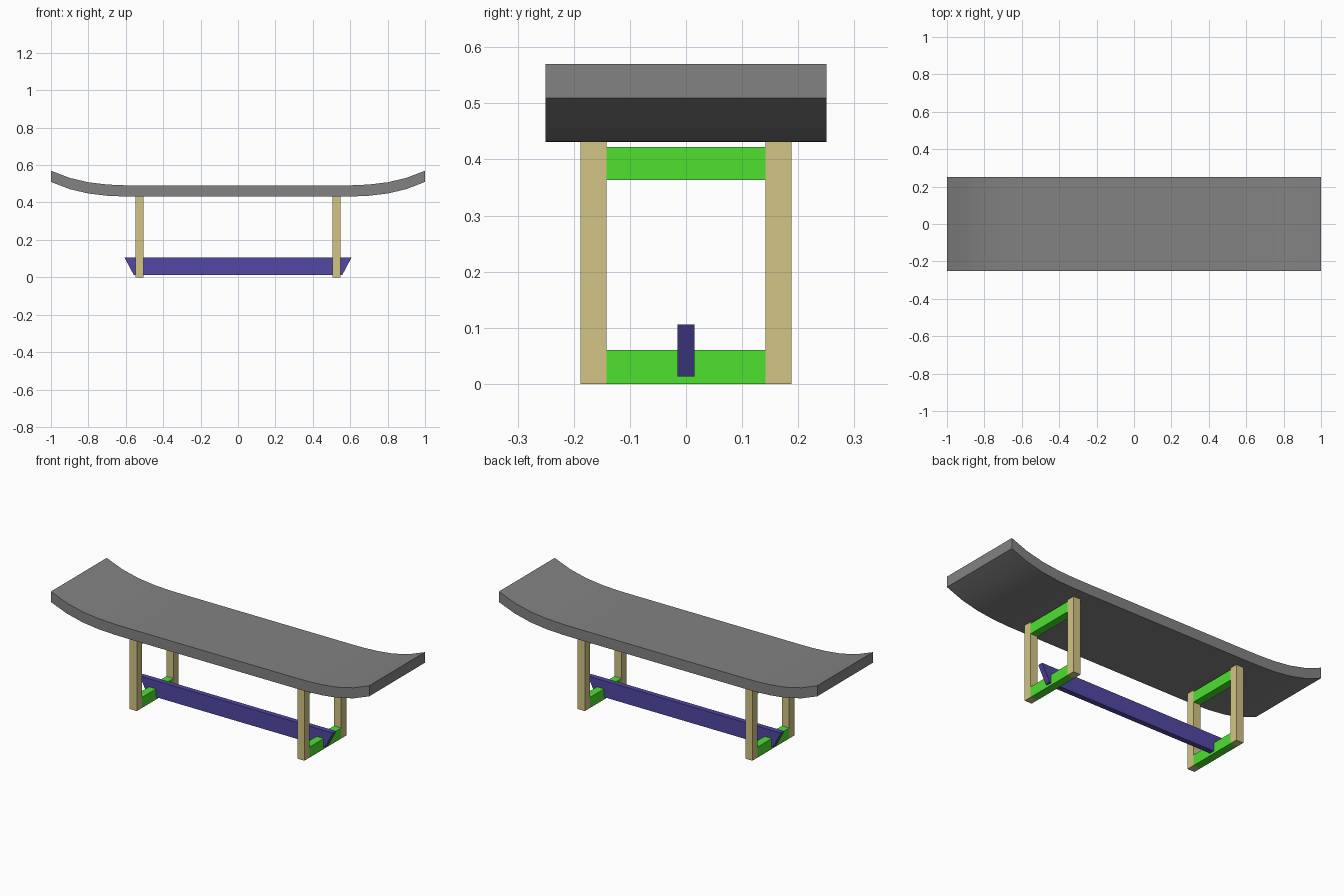
import bpy, bmesh, math

if "Cube" in bpy.data.objects:
    bpy.data.objects.remove(bpy.data.objects["Cube"])


def material(name, rgb):
    m = bpy.data.materials.new(name)
    m.diffuse_color = (*rgb, 1)
    m.use_nodes = True
    m.node_tree.nodes["Principled BSDF"].inputs["Base Color"].default_value = m.diffuse_color
    return m


def prism(name, profile, y0, y1, mat):
    """Extrude an x-z outline from y0 to y1."""
    bm = bmesh.new()
    face = bm.faces.new([bm.verts.new((x, y0, z)) for x, z in profile])
    ext = bmesh.ops.extrude_face_region(bm, geom=[face])
    verts = [v for v in ext["geom"] if isinstance(v, bmesh.types.BMVert)]
    bmesh.ops.translate(bm, verts=verts, vec=(0, y1 - y0, 0))
    bmesh.ops.recalc_face_normals(bm, faces=bm.faces)
    mesh = bpy.data.meshes.new(name)
    bm.to_mesh(mesh)
    bm.free()
    obj = bpy.data.objects.new(name, mesh)
    bpy.context.collection.objects.link(obj)
    mesh.materials.append(mat)
    return obj


def box(name, x0, x1, y0, y1, z0, z1, mat):
    return prism(name, [(x0, z0), (x1, z0), (x1, z1), (x0, z1)], y0, y1, mat)


grey = material("dark_grey", (0.225, 0.225, 0.225))
tan = material("tan_wood", (0.65, 0.55, 0.23))
green = material("green", (0.075, 0.75, 0.03))
purple = material("purple", (0.084, 0.065, 0.37))

# Seat: flat in the middle, curling upward at both ends
xs = [i / 10 for i in range(-10, 11)]
curve = [(x, 0.431 + 0.079 * (max(0, abs(x) - 0.5) / 0.5) ** 3) for x in xs]
seat = prism("seat", curve + [(x, z + 0.06) for x, z in reversed(curve)], -0.25, 0.25, grey)
bpy.context.view_layer.objects.active = seat
seat.select_set(True)
bpy.ops.object.shade_smooth_by_angle(angle=math.radians(30))

# Two end frames: a pair of legs joined by an upper and a lower rail
for side, s in (("left", -1), ("right", 1)):
    x0, x1 = sorted((s * 0.504, s * 0.549))
    for end, t in (("front", -1), ("back", 1)):
        y0, y1 = sorted((t * 0.142, t * 0.188))
        box(f"{end}_{side}_leg", x0, x1, y0, y1, 0, 0.431, tan)
    box(f"{side}_lower_rail", x0, x1, -0.142, 0.142, 0, 0.06, green)
    box(f"{side}_upper_rail", x0, x1, -0.142, 0.142, 0.363, 0.422, green)

# Long stretcher with slanted ends, passing through the lower rails
prism("stretcher", [(-0.558, 0.013), (0.558, 0.013), (0.607, 0.106), (-0.607, 0.106)],
      -0.015, 0.015, purple)
